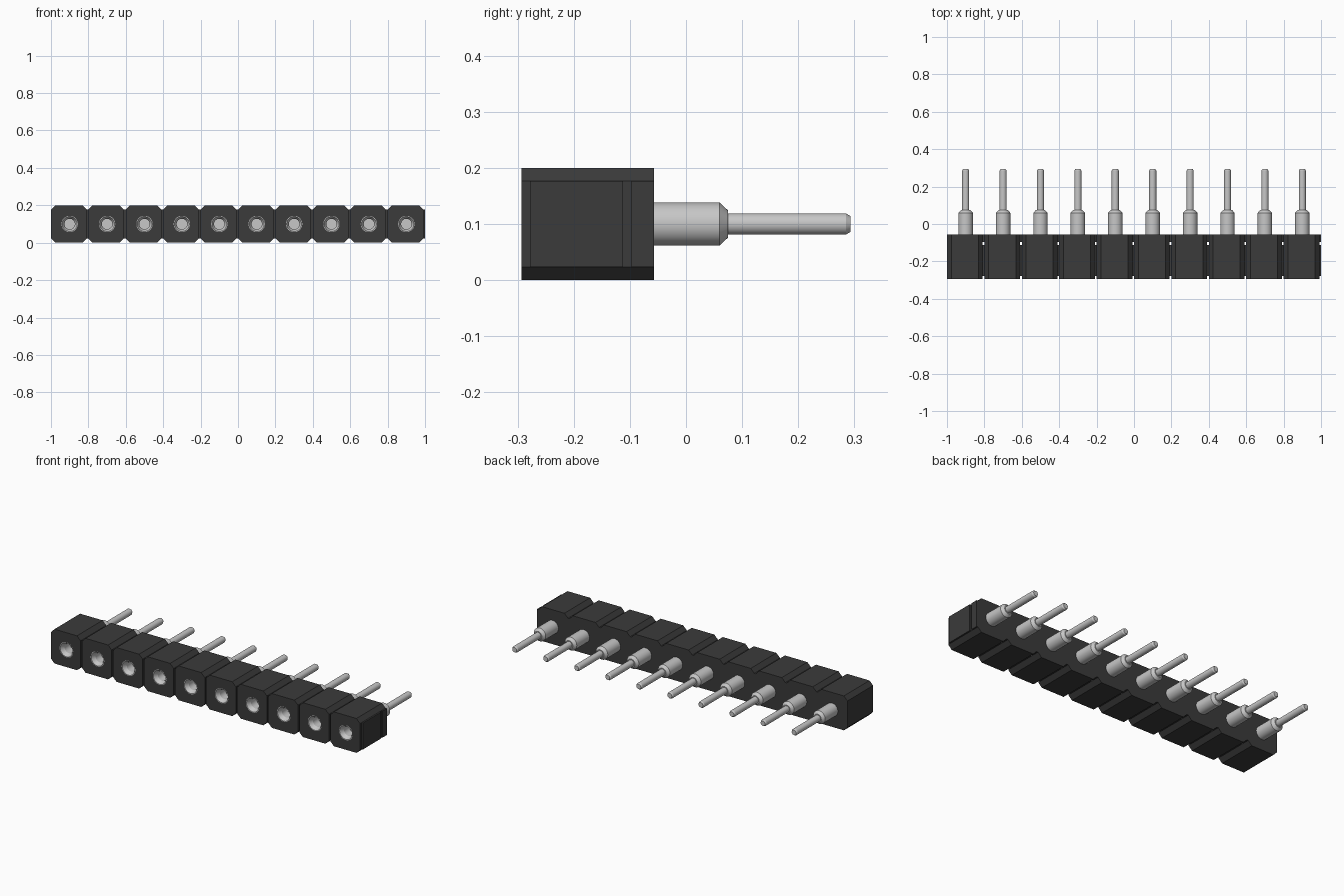
import bpy, bmesh, math

cube = bpy.data.objects.get("Cube")
if cube:
    bpy.data.objects.remove(cube, do_unlink=True)

COUNT, PITCH, ZC = 10, 0.2, 0.1
FRONT, BACK = -0.293, -0.057
BORE, SEG = 0.044, 32


def material(name, value, metallic=0.0):
    m = bpy.data.materials.new(name)
    m.use_nodes = True
    m.diffuse_color = (value, value, value, 1)
    m.node_tree.nodes["Principled BSDF"].inputs["Base Color"].default_value = (value, value, value, 1)
    return m


def finish(bm, name, mat):
    bmesh.ops.recalc_face_normals(bm, faces=bm.faces)
    me = bpy.data.meshes.new(name)
    bm.to_mesh(me)
    bm.free()
    me.materials.append(mat)
    return me


def ring(bm, pts, y):
    return [bm.verts.new((x, y, z)) for x, z in pts]


def loop_edges(bm, vs):
    return [bm.edges.new((vs[i], vs[(i + 1) % len(vs)])) for i in range(len(vs))]


def circle(r):
    return [(r * math.cos(2 * math.pi * i / SEG), ZC + r * math.sin(2 * math.pi * i / SEG))
            for i in range(SEG)]


def bridge(bm, a, b):
    n = len(a)
    for i in range(n):
        bm.faces.new((a[i], a[(i + 1) % n], b[(i + 1) % n], b[i]))


def box(bm, x0, x1, y0, y1, z0, z1):
    pts = [(x0, z0), (x1, z0), (x1, z1), (x0, z1)]
    a, b = ring(bm, pts, y0), ring(bm, pts, y1)
    bridge(bm, a, b)
    bm.faces.new(a)
    bm.faces.new(b)


def housing_mesh(mat):
    bm = bmesh.new()
    # Chamfered block with a round opening in its front face
    l, r, c = -0.1, 0.091, 0.023
    octagon = [(l + c, 0), (r - c, 0), (r, c), (r, 0.2 - c),
               (r - c, 0.2), (l + c, 0.2), (l, 0.2 - c), (l, c)]
    a, b = ring(bm, octagon, FRONT), ring(bm, octagon, BACK)
    hole = ring(bm, circle(BORE), FRONT)
    edges = loop_edges(bm, a) + loop_edges(bm, hole)
    bmesh.ops.triangle_fill(bm, use_beauty=True, use_dissolve=False, edges=edges)
    bridge(bm, a, b)
    bm.faces.new(b)
    # Webs joining each block to its neighbour, with a slot between them
    for y0, y1 in ((-0.278, -0.112), (-0.097, BACK)):
        box(bm, r, 0.1, y0, y1, c, 0.2 - c)
    return finish(bm, "housing", mat)


def pin_mesh(mat):
    # Turned contact: funnel socket, thick barrel, thin tail
    profile = [(0.028, -0.22), (0.028, -0.27), (0.040, FRONT), (BORE, FRONT),
               (BORE, -0.25), (0.0385, -0.25), (0.0385, 0.06), (0.024, 0.075),
               (0.019, 0.075), (0.019, 0.285), (0.014, 0.293)]
    bm = bmesh.new()
    rings = [ring(bm, circle(r), y) for r, y in profile]
    for a, b in zip(rings, rings[1:]):
        bridge(bm, a, b)
    bm.faces.new(rings[0])
    bm.faces.new(rings[-1])
    return finish(bm, "contact_pin", mat)


black = material("black plastic", 0.043)
metal = material("silver metal", 0.57)

housing, pin = housing_mesh(black), pin_mesh(metal)
for i in range(COUNT):
    for name, mesh in (("housing", housing), ("contact_pin", pin)):
        ob = bpy.data.objects.new(f"{name}_{i + 1}", mesh)
        ob.location.x = (i - (COUNT - 1) / 2) * PITCH
        bpy.context.collection.objects.link(ob)
        # Round pins are smooth with crisp shoulders (mesh is shared)
        if i == 0 and mesh is pin:
            bpy.ops.object.select_all(action='DESELECT')
            ob.select_set(True)
            bpy.context.view_layer.objects.active = ob
            bpy.ops.object.shade_smooth_by_angle(angle=math.radians(25))
